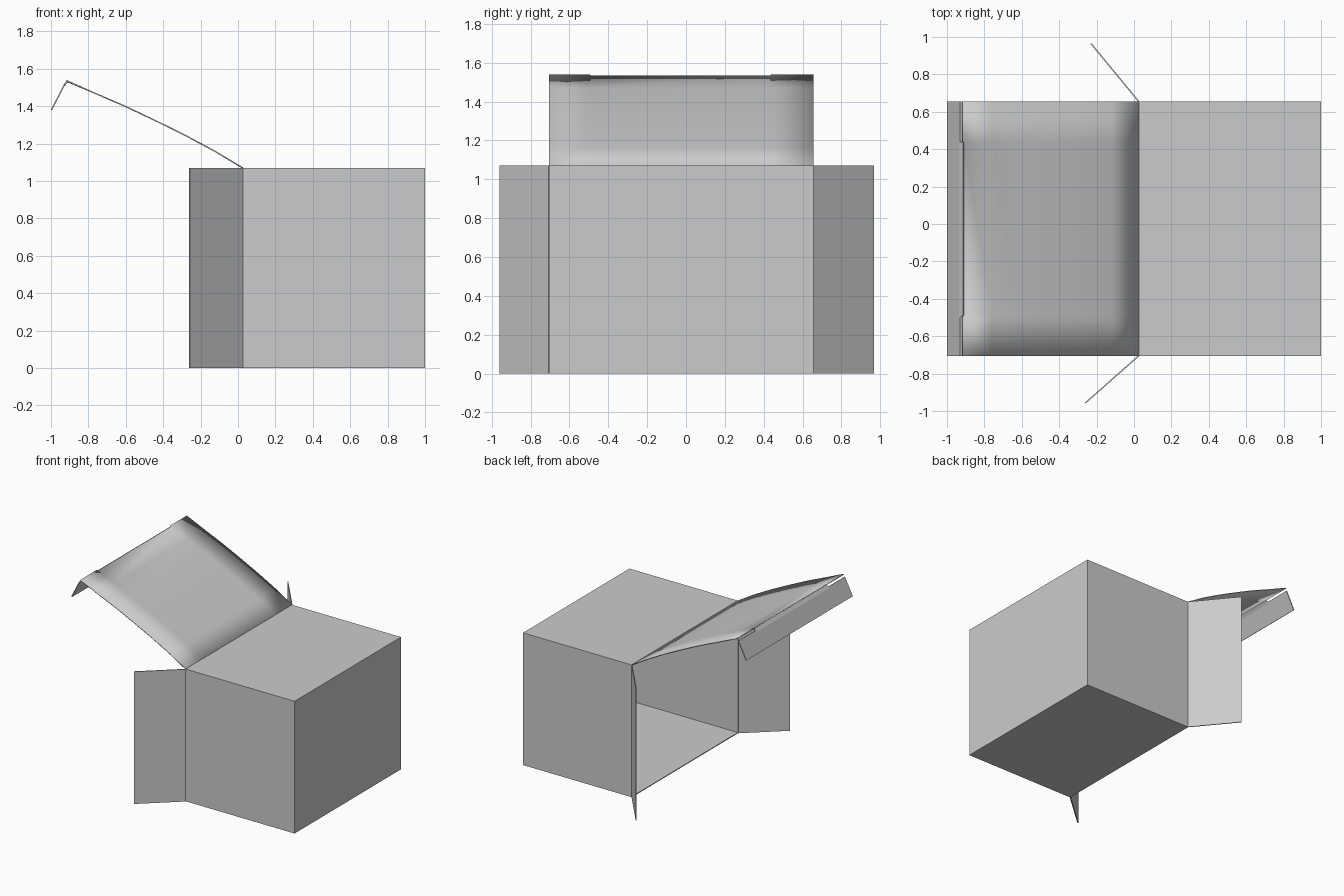
import bpy, bmesh
from mathutils import Vector

cube = bpy.data.objects.get("Cube")
if cube:
    bpy.data.objects.remove(cube, do_unlink=True)

card = bpy.data.materials.new("grey card")
card.use_nodes = True
card.diffuse_color = (0.6, 0.6, 0.6, 1)
card.node_tree.nodes["Principled BSDF"].inputs["Base Color"].default_value = (0.6, 0.6, 0.6, 1)

THICK = 0.007
OPEN_X, END_X = 0.025, 1.0
FRONT_Y, BACK_Y = -0.705, 0.655
TOP = 1.07


def finish(name, bm, offset=0, smooth=False):
    """Turn a thin surface into a sheet of card."""
    mesh = bpy.data.meshes.new(name)
    bm.to_mesh(mesh)
    bm.free()
    mesh.materials.append(card)
    obj = bpy.data.objects.new(name, mesh)
    bpy.context.collection.objects.link(obj)
    sheet = obj.modifiers.new("card thickness", "SOLIDIFY")
    sheet.thickness = THICK
    sheet.offset = offset
    sheet.use_even_offset = True
    if smooth:
        bpy.ops.object.select_all(action="DESELECT")
        obj.select_set(True)
        bpy.context.view_layer.objects.active = obj
        bpy.ops.object.shade_smooth_by_angle(angle=0.5)
    return obj


def strip(name, rows, smooth=False):
    """Bridge rows of points that all have the same count."""
    bm = bmesh.new()
    verts = [[bm.verts.new(p) for p in row] for row in rows]
    for a, b in zip(verts, verts[1:]):
        for i in range(len(a) - 1):
            bm.faces.new((a[i], b[i], b[i + 1], a[i + 1]))
    return finish(name, bm, 0, smooth)


# Box body, open at the end facing -x
bm = bmesh.new()
bmesh.ops.create_cube(bm, size=1)
for v in bm.verts:
    v.co = Vector((END_X if v.co.x > 0 else OPEN_X,
                   BACK_Y if v.co.y > 0 else FRONT_Y,
                   TOP if v.co.z > 0 else 0))
bm.normal_update()
bmesh.ops.delete(bm, geom=[f for f in bm.faces if f.normal.x < -0.5], context="FACES")
finish("box_body", bm, -1)

# Side flaps, folded outward
for name, hinge_y, tip in (("front_flap", FRONT_Y, (-0.26, -0.957)),
                           ("back_flap", BACK_Y, (-0.23, 0.965))):
    strip(name, [[(OPEN_X, hinge_y, z) for z in (0, TOP)],
                 [(*tip, z) for z in (0, TOP)]])

# Curved lid; its outer corners reach slightly past the crease
ys = (FRONT_Y, -0.495, -0.49, 0.435, 0.44, BACK_Y)
profile = [(OPEN_X, TOP), (-0.12, 1.157), (-0.28, 1.243),
           (-0.44, 1.322), (-0.60, 1.398), (-0.76, 1.467)]
rows = [[(x, y, z) for y in ys] for x, z in profile]
rows.append([(-0.918, y, 1.537) if i in (0, 1, 4, 5) else (-0.91, y, 1.531)
             for i, y in enumerate(ys)])
strip("lid", rows, smooth=True)

# Tuck flap, joined at the middle and slit at both ends of the crease
tuck = [[(-0.926, y, 1.519) if i in (0, 1, 4, 5) else (-0.912, y, 1.531)
         for i, y in enumerate(ys)],
        [(-0.932, y, 1.507) for y in ys],
        [(-0.997, y, 1.38) for y in ys]]
strip("tuck_flap", tuck)
